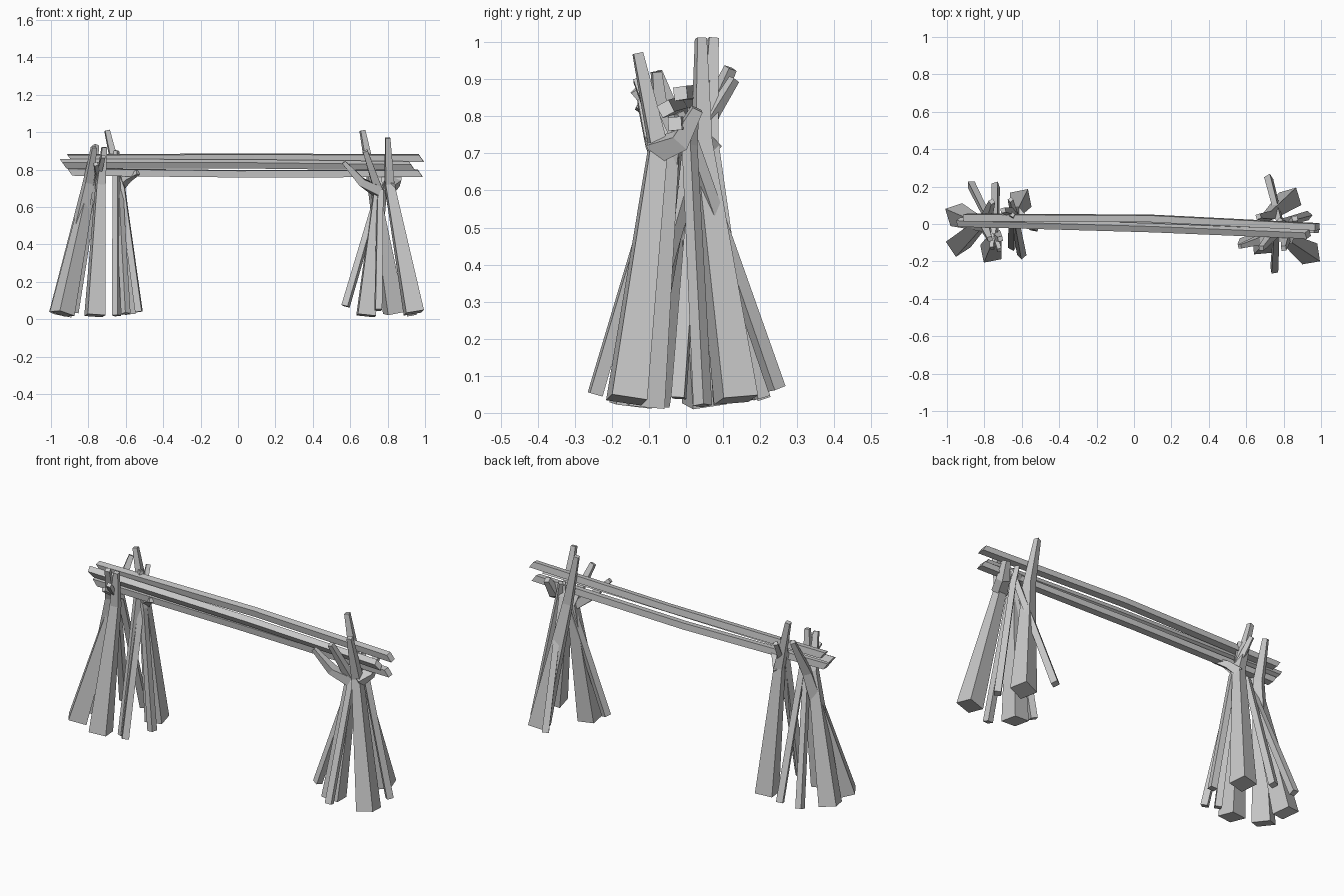
import bpy, bmesh, math
from mathutils import Vector

cube = bpy.data.objects.get("Cube")
if cube:
    bpy.data.objects.remove(cube, do_unlink=True)

wood = bpy.data.materials.new("weathered_grey_wood")
wood.use_nodes = True
GREY = (0.58, 0.58, 0.58, 1)
wood.diffuse_color = GREY
wood.node_tree.nodes["Principled BSDF"].inputs["Base Color"].default_value = GREY


def timber(name, points, widths, spin=0.0, slant=0.0):
    """Sweep a four-sided tapering section along a bent path."""
    pts = [Vector(p) for p in points]
    bm = bmesh.new()
    rings = []
    for i, (p, w) in enumerate(zip(pts, widths)):
        axis = (pts[min(i + 1, len(pts) - 1)] - pts[max(i - 1, 0)]).normalized()
        ref = Vector((0, 0, 1)) if abs(axis.x) > 0.8 else Vector((1, 0, 0))
        u = axis.cross(ref).normalized()
        v = axis.cross(u)
        ends = i in (0, len(pts) - 1)
        ring = []
        for k in range(4):
            a = spin + math.pi / 4 + k * math.pi / 2
            r = w / math.sqrt(2)
            skew = axis * (slant * r * math.sin(a)) if ends else Vector()
            ring.append(bm.verts.new(p + u * r * math.cos(a) + v * r * math.sin(a) + skew))
        rings.append(ring)
    for a, b in zip(rings, rings[1:]):
        for k in range(4):
            bm.faces.new((a[k], a[(k + 1) % 4], b[(k + 1) % 4], b[k]))
    bm.faces.new(rings[0][::-1])
    bm.faces.new(rings[-1])
    bmesh.ops.recalc_face_normals(bm, faces=bm.faces)
    mesh = bpy.data.meshes.new(name)
    bm.to_mesh(mesh)
    bm.free()
    mesh.materials.append(wood)
    obj = bpy.data.objects.new(name, mesh)
    bpy.context.collection.objects.link(obj)


THICK = (0.097, 0.047, 0.026)
THIN = (0.036, 0.03, 0.022)

# Thick legs: foot, neck, tip, spin
thick_legs = {
    "right_outer_back_leg": [(-.95, .05, .025), (-.80, -.01, .73), (-.77, -.08, .92), .3],
    "right_outer_front_leg": [(-.94, -.11, .03), (-.79, .03, .73), (-.76, .12, .93), .6],
    "right_front_leg": [(-.765, -.15, .02), (-.735, -.06, .72), (-.715, -.08, .92), .2],
    "right_back_leg": [(-.605, .13, .03), (-.635, .06, .73), (-.70, .073, 1.01), .2],
    "left_outer_leg": [(.94, -.16, .035), (.81, -.075, .72), (.80, -.13, .97), .15],
    "left_back_leg": [(.835, .135, .035), (.72, .042, .73), (.665, .04, 1.01), .3],
    "left_inner_leg": [(.685, -.11, .02), (.75, -.045, .69), (.68, -.13, .90), .1],
}
for name, (*path, spin) in thick_legs.items():
    timber(name, path, THICK, spin)

# Thin props: foot, neck, tip
thin_props = {
    "right_prop_back_outer": [(-.87, .21, .04), (-.76, -.01, .72), (-.72, -.14, .87)],
    "right_prop_back": [(-.74, .205, .04), (-.74, .0, .74), (-.76, -.13, .83)],
    "right_prop_front": [(-.60, -.165, .03), (-.64, .05, .77), (-.66, .13, .90)],
    "right_prop_front_inner": [(-.65, -.12, .02), (-.65, .02, .77), (-.65, .05, .90)],
    "right_prop_inner": [(-.53, -.02, .04), (-.62, .03, .70), (-.66, .04, .82)],
    "left_prop_front": [(.75, -.245, .05), (.76, -.06, .68), (.75, .0, .80)],
    "left_prop_back": [(.72, .245, .065), (.78, .01, .74), (.79, -.02, .81)],
    "left_prop_outer": [(.93, .045, .02), (.80, .01, .72), (.78, .02, .82)],
    "left_prop_inner": [(.575, -.10, .07), (.76, -.03, .70), (.79, .0, .78)],
}
for i, (name, path) in enumerate(thin_props.items()):
    timber(name, path, THIN, i * 0.35)

# Forked side branches cradling the rails
timber("left_outer_fork", [(.81, -.085, .705), (.845, -.015, .735), (.86, .03, .82)], (.06, .05, .03), .2)
timber("left_inner_fork", [(.75, -.055, .68), (.66, -.09, .735), (.565, -.12, .84)], (.05, .042, .022), .2)
timber("right_back_fork", [(-.635, .07, .71), (-.59, .03, .755), (-.535, -.02, .785)], (.045, .036, .022), .2)

# Long rails resting in the crossed tops
rails = {
    "upper_rail": [(-.90, .035, .862), (.09, .03, .866), (.98, -.015, .862)],
    "front_rail": [(-.935, .01, .832), (.09, -.02, .83), (.93, -.055, .82)],
    "lower_rail": [(-.90, .005, .788), (.0, .005, .778), (.975, -.03, .78)],
}
for (name, path), spin in zip(rails.items(), (.15, .5, .1)):
    timber(name, path, (.037, .036, .036), spin, .7)
